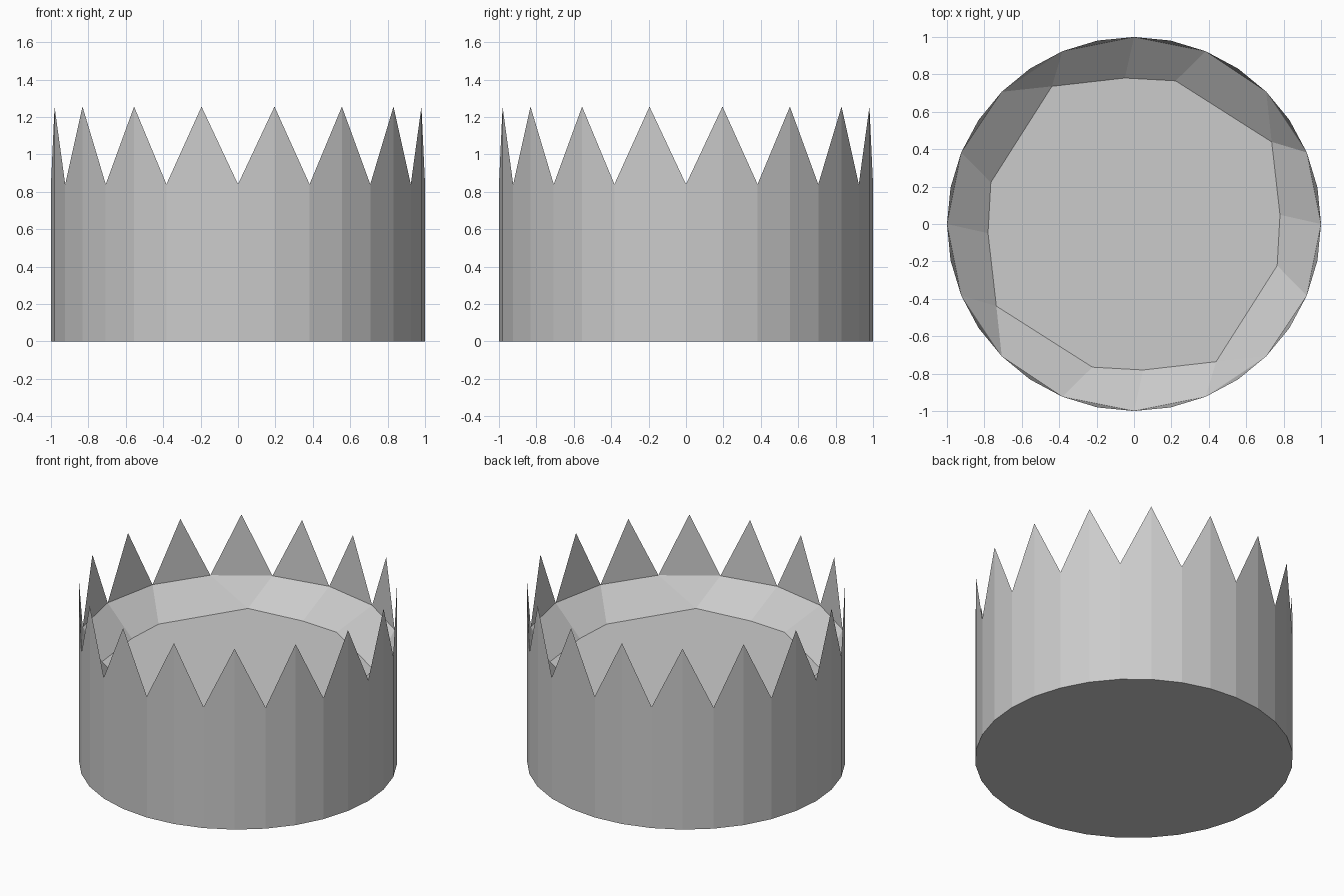
import bpy, bmesh
from math import cos, sin, radians

if "Cube" in bpy.data.objects:
    bpy.data.objects.remove(bpy.data.objects["Cube"], do_unlink=True)

SIDES = 32
VALLEY_Z, PEAK_Z, FLOOR_Z = 0.84, 1.255, 0.67

# One plain grey for the whole crown
grey = bpy.data.materials.new("light grey")
grey.use_nodes = True
colour = (0.6, 0.6, 0.6, 1.0)
grey.diffuse_color = colour
grey.node_tree.nodes["Principled BSDF"].inputs["Base Color"].default_value = colour

bm = bmesh.new()


def point(radius, degrees, z):
    a = radians(degrees)
    return bm.verts.new((radius * cos(a), radius * sin(a), z))


# Outer wall: even corners are valleys, odd corners are spike tips
step = 360 / SIDES
base = [point(1, i * step, 0) for i in range(SIDES)]
rim = [point(1, i * step, PEAK_Z if i % 2 else VALLEY_Z) for i in range(SIDES)]
for i in range(SIDES):
    j = (i + 1) % SIDES
    bm.faces.new((base[i], base[j], rim[j], rim[i]))
bm.faces.new(base[::-1])

# Flat inner face of each spike
for i in range(0, SIDES, 2):
    bm.faces.new((rim[i], rim[i + 1], rim[(i + 2) % SIDES]))

# Recessed floor: three corners repeated in each quarter
corners = [(0.782, 3.6), (0.857, 30.8), (0.797, 73.8)]
floor = [point(r, a + 90 * q, FLOOR_Z) for q in range(4) for r, a in corners]
bm.faces.new(floor)

# Sloping band from the valleys down to the floor
valley = rim[::2]
for q in range(4):
    v = [valley[(4 * q + k) % 16] for k in range(5)]
    f = [floor[(3 * q + k) % 12] for k in range(4)]
    bm.faces.new((v[0], v[1], f[1], f[0]))
    bm.faces.new((v[1], v[2], f[1]))
    bm.faces.new((v[2], v[3], f[2], f[1]))
    bm.faces.new((v[3], v[4], f[3], f[2]))

bmesh.ops.recalc_face_normals(bm, faces=bm.faces[:])
mesh = bpy.data.meshes.new("spiked_crown")
bm.to_mesh(mesh)
bm.free()
mesh.materials.append(grey)
crown = bpy.data.objects.new("spiked_crown", mesh)
bpy.context.collection.objects.link(crown)
